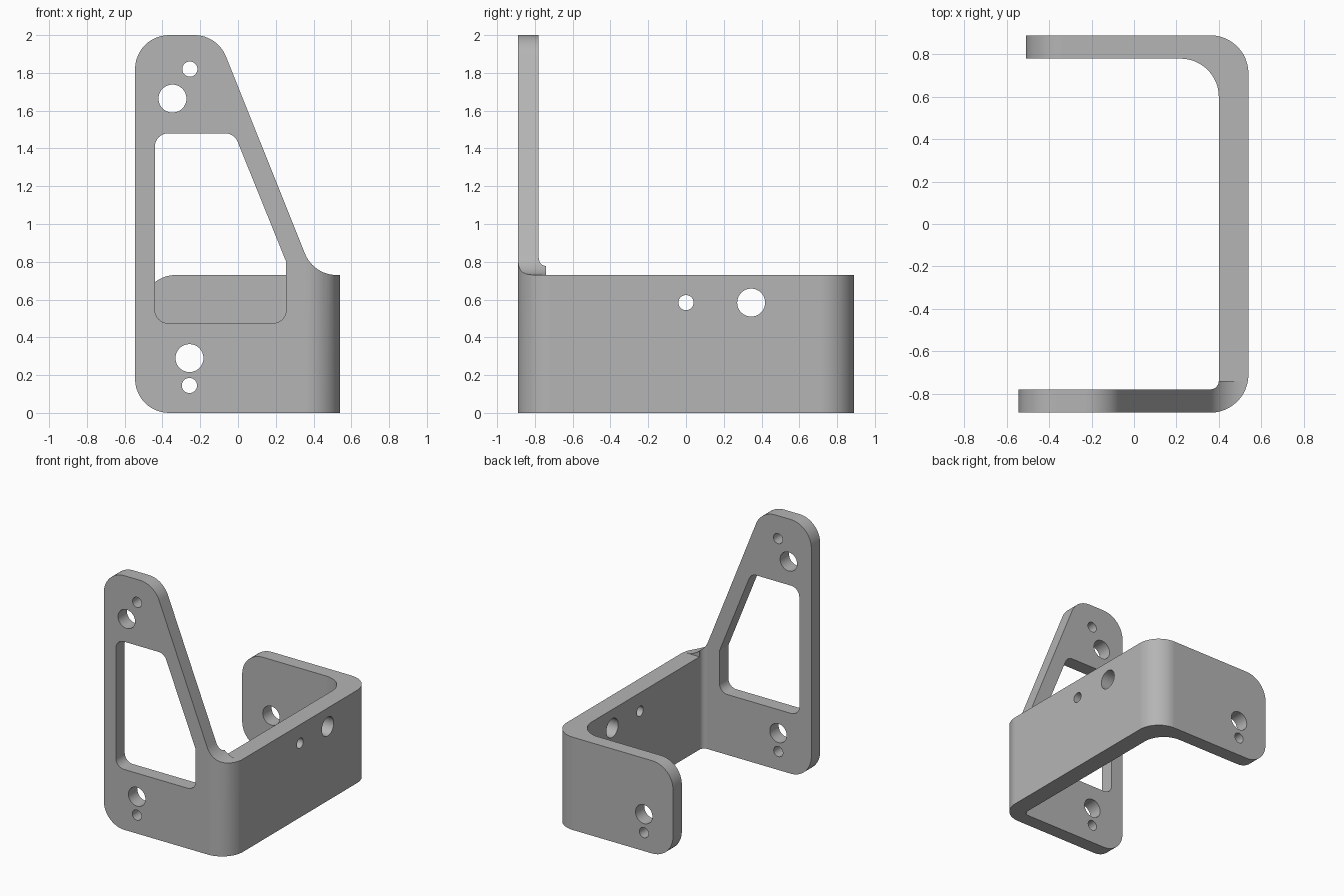
import bpy, bmesh, math
from mathutils import Vector

cube = bpy.data.objects.get("Cube")
if cube:
    bpy.data.objects.remove(cube, do_unlink=True)

steel = bpy.data.materials.new("plain grey metal")
steel.use_nodes = True
GREY = (0.46, 0.46, 0.46, 1)
steel.diffuse_color = GREY
steel.node_tree.nodes["Principled BSDF"].inputs["Base Color"].default_value = GREY

WALL_TOP = 0.73
BEND = 0.18


def rounded(corners, steps=12):
    """Outline from (u, v, radius) corners, each replaced by a tangent arc."""
    out = []
    for i, (u, v, r) in enumerate(corners):
        p = Vector((u, v))
        if r == 0:
            out.append(p)
            continue
        a = (Vector(corners[i - 1][:2]) - p).normalized()
        b = (Vector(corners[(i + 1) % len(corners)][:2]) - p).normalized()
        half = a.angle(b) / 2
        centre = p + (a + b).normalized() * r / math.sin(half)
        start = p + a * r / math.tan(half) - centre
        end = p + b * r / math.tan(half) - centre
        sweep = math.atan2(start.cross(end), start.dot(end))
        for k in range(steps + 1):
            t = sweep * k / steps
            c, s = math.cos(t), math.sin(t)
            out.append(centre + Vector((start.x * c - start.y * s,
                                        start.x * s + start.y * c)))
    return out


def circle(u, v, r, n=40):
    return [Vector((u + r * math.cos(math.tau * k / n),
                    v + r * math.sin(math.tau * k / n))) for k in range(n)]


def prism(name, outline, axis, lo, hi):
    """Extrude a 2D outline along one axis."""
    place = {"x": lambda p, d: (d, p.x, p.y),
             "y": lambda p, d: (p.x, d, p.y),
             "z": lambda p, d: (p.x, p.y, d)}[axis]
    bm = bmesh.new()
    rings = [[bm.verts.new(place(p, d)) for p in outline] for d in (lo, hi)]
    for ring in rings:
        bm.faces.new(ring)
    n = len(outline)
    for i in range(n):
        j = (i + 1) % n
        bm.faces.new((rings[0][i], rings[0][j], rings[1][j], rings[1][i]))
    bmesh.ops.recalc_face_normals(bm, faces=bm.faces)
    mesh = bpy.data.meshes.new(name)
    bm.to_mesh(mesh)
    bm.free()
    mesh.materials.append(steel)
    obj = bpy.data.objects.new(name, mesh)
    bpy.context.collection.objects.link(obj)
    return obj


def combine(target, tool, operation):
    mod = target.modifiers.new("shape", "BOOLEAN")
    mod.operation, mod.solver, mod.object = operation, "EXACT", tool
    bpy.context.view_layer.objects.active = target
    bpy.ops.object.modifier_apply(modifier=mod.name)
    bpy.data.objects.remove(tool, do_unlink=True)


# Bent strip seen from above
bracket = prism("bracket", rounded([
    (-0.6, -0.89, 0), (0.54, -0.89, BEND), (0.54, 0.89, BEND), (-0.6, 0.89, 0),
    (-0.6, 0.78, 0), (0.40, 0.78, BEND), (0.40, -0.78, 0.04), (-0.6, -0.78, 0),
]), "z", -0.1, 2.1)

# Tall front plate outline and low wall with back flange outline
limits = prism("front_outline", rounded([
    (-0.545, 0, BEND), (0.7, 0, 0), (0.7, WALL_TOP, 0), (0.40, WALL_TOP, BEND),
    (-0.109, 2, BEND), (-0.545, 2, BEND),
]), "y", -1, -0.74)
low = prism("back_outline", rounded([
    (-0.51, 0, BEND), (0.6, 0, 0), (0.6, WALL_TOP, 0), (-0.51, WALL_TOP, BEND),
]), "y", -0.76, 1)
combine(limits, low, "UNION")
combine(bracket, limits, "INTERSECT")

# Window in the front plate
combine(bracket, prism("window", rounded([
    (-0.44, 0.475, 0.07), (0.255, 0.475, 0.07), (0.255, 0.80, 0.02),
    (-0.02, 1.48, 0.07), (-0.44, 1.48, 0.07),
]), "y", -1, -0.7), "DIFFERENCE")

# Bolt and pin holes: axis, position, radius, extent
BOLT, PIN = 0.074, 0.04
for axis, u, v, r, lo, hi in [
    ("y", -0.255, 1.82, PIN, -1, -0.7),
    ("y", -0.347, 1.664, BOLT, -1, -0.7),
    ("y", -0.257, 0.29, BOLT, -1, 1),
    ("y", -0.257, 0.145, PIN, -1, 1),
    ("x", 0.0, 0.584, PIN, 0.3, 0.7),
    ("x", 0.345, 0.584, BOLT, 0.3, 0.7),
]:
    combine(bracket, prism("hole", circle(u, v, r), axis, lo, hi), "DIFFERENCE")

# Smooth bends with crisp edges
bpy.ops.object.select_all(action="DESELECT")
bracket.select_set(True)
bpy.context.view_layer.objects.active = bracket
bpy.ops.object.shade_smooth_by_angle(angle=math.radians(30))
weighted = bracket.modifiers.new("even_shading", "WEIGHTED_NORMAL")
weighted.keep_sharp = True
